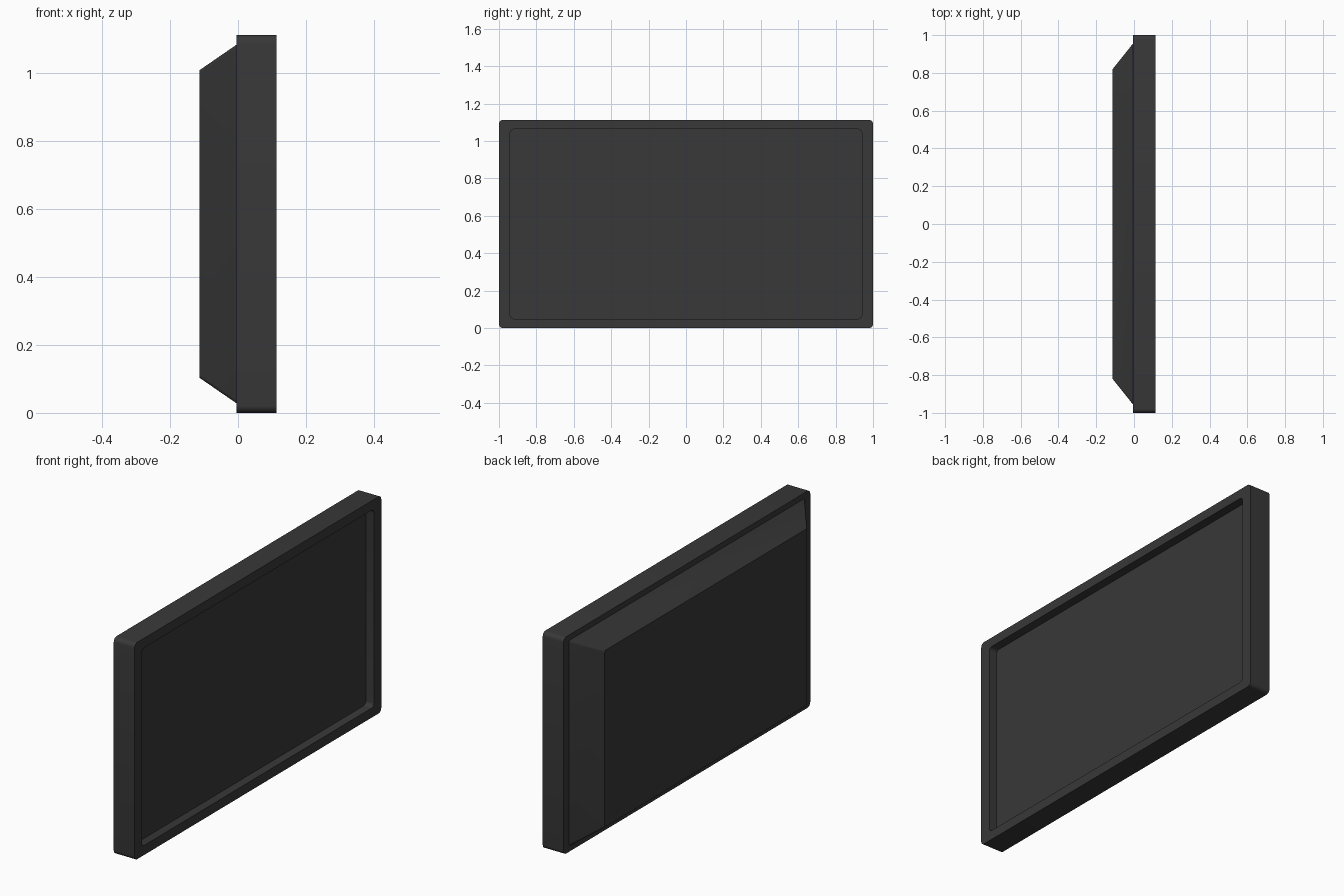
import bpy
import bmesh
from math import cos, sin, pi, radians

cube = bpy.data.objects.get("Cube")
if cube:
    bpy.data.objects.remove(cube, do_unlink=True)

# Single dark plastic colour
plastic = bpy.data.materials.new("dark_grey_plastic")
plastic.use_nodes = True
colour = (0.04, 0.04, 0.04, 1)
plastic.diffuse_color = colour
plastic.node_tree.nodes["Principled BSDF"].inputs["Base Color"].default_value = colour

MID_Z = 0.556
SEGMENTS = 5


def rounded_loop(bm, x, half_y, half_z, radius):
    """Ring of vertices around a rounded rectangle facing along x."""
    ring = []
    for corner, (sy, sz) in enumerate([(1, 1), (-1, 1), (-1, -1), (1, -1)]):
        for i in range(SEGMENTS + 1):
            a = (corner + i / SEGMENTS) * pi / 2
            y = sy * (half_y - radius) + radius * cos(a)
            z = sz * (half_z - radius) + radius * sin(a)
            ring.append(bm.verts.new((x, y, MID_Z + z)))
    return ring


def loft(name, sections):
    """Closed body through successive rounded rectangles."""
    bm = bmesh.new()
    rings = [rounded_loop(bm, *s) for s in sections]
    for a, b in zip(rings, rings[1:]):
        for i in range(len(a)):
            j = (i + 1) % len(a)
            bm.faces.new((a[i], a[j], b[j], b[i]))
    bm.faces.new(rings[0])
    bm.faces.new(rings[-1])
    bmesh.ops.recalc_face_normals(bm, faces=bm.faces)
    mesh = bpy.data.meshes.new(name)
    bm.to_mesh(mesh)
    bm.free()
    obj = bpy.data.objects.new(name, mesh)
    bpy.context.collection.objects.link(obj)
    mesh.materials.append(plastic)
    bpy.ops.object.select_all(action="DESELECT")
    obj.select_set(True)
    bpy.context.view_layer.objects.active = obj
    bpy.ops.object.shade_smooth_by_angle(angle=radians(30))
    return obj


# Frame with a recess on the viewing side
loft("screen_frame", [
    (-0.005, 1.0, MID_Z, 0.022),
    (0.113, 1.0, MID_Z, 0.022),
    (0.113, 0.94, 0.507, 0.02),
    (0.068, 0.94, 0.507, 0.02),
])

# Display plate on the recess floor
loft("screen_panel", [
    (0.066, 0.938, 0.505, 0.02),
    (0.070, 0.938, 0.505, 0.02),
])

# Tapered housing behind the frame
loft("rear_housing", [
    (-0.004, 0.957, 0.528, 0.012),
    (-0.113, 0.82, 0.453, 0.010),
])
